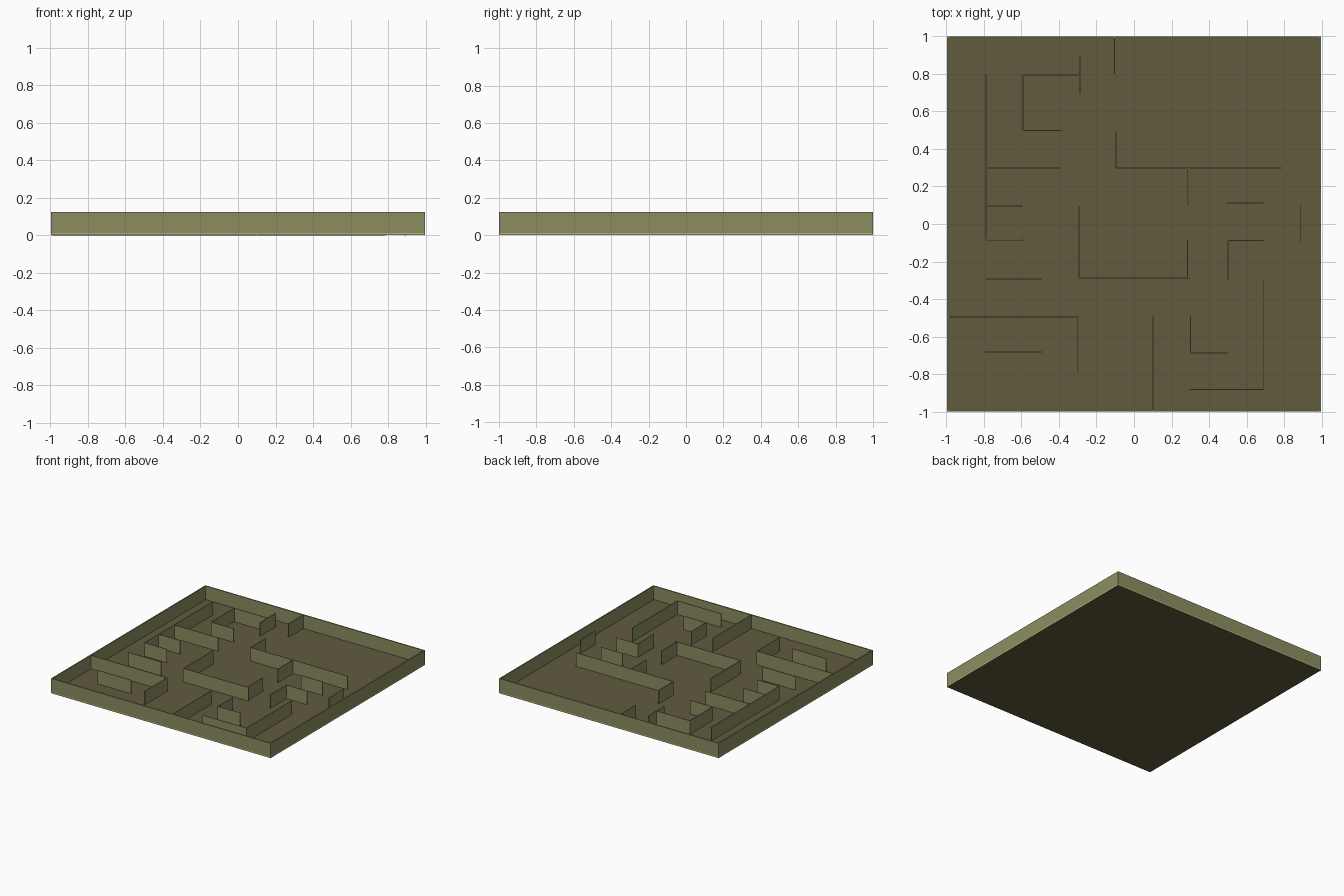
import bpy, bmesh

if "Cube" in bpy.data.objects:
    bpy.data.objects.remove(bpy.data.objects["Cube"])


def material(name, rgb):
    m = bpy.data.materials.new(name)
    m.diffuse_color = (*rgb, 1)
    m.use_nodes = True
    m.node_tree.nodes["Principled BSDF"].inputs["Base Color"].default_value = m.diffuse_color
    return m


OLIVE = material("olive wall", (0.265, 0.268, 0.118))
BROWN = material("brown floor", (0.119, 0.104, 0.048))
YELLOW = material("yellow floor edge", (0.46, 0.46, 0.19))


def box(name, x0, x1, y0, y1, z0, z1, mat):
    bm = bmesh.new()
    bmesh.ops.create_cube(bm, size=1)
    for v in bm.verts:
        v.co = (x1 if v.co.x > 0 else x0, y1 if v.co.y > 0 else y0,
                z1 if v.co.z > 0 else z0)
    me = bpy.data.meshes.new(name)
    bm.to_mesh(me)
    bm.free()
    me.materials.append(mat)
    ob = bpy.data.objects.new(name, me)
    bpy.context.collection.objects.link(ob)
    return ob


HX, HY, TOP = 0.996, 1.0, 0.123   # half extents and wall height
T = 0.010                         # outer wall thickness
W = 0.0028                        # inner wall half thickness

# Floor plate, with a lighter rim on its vertical sides
floor = box("floor", -HX, HX, -HY, HY, 0.002, 0.012, BROWN)
floor.data.materials.append(YELLOW)
for p in floor.data.polygons:
    p.material_index = 1 if abs(p.normal.z) < 0.5 else 0

# Outer walls
for s, side in ((-1, "left"), (1, "right")):
    a, b = sorted((s * HX, s * (HX - T)))
    box(side + "_wall", a, b, -HY, HY, 0.012, TOP, OLIVE)
for s, side in ((-1, "front"), (1, "back")):
    a, b = sorted((s * HY, s * (HY - T)))
    box(side + "_wall", T - HX, HX - T, a, b, 0.012, TOP, OLIVE)

# Inner walls running along x: (y, x start, x end)
along_x = [
    (0.795, -0.592, -0.288), (0.497, -0.592, -0.386), (0.299, -0.788, -0.39),
    (0.097, -0.788, -0.593), (-0.084, -0.788, -0.585), (-0.293, -0.788, -0.49),
    (-0.495, -0.99, -0.296), (-0.682, -0.793, -0.49), (-0.288, -0.292, 0.299),
    (0.299, -0.095, 0.787), (0.111, 0.496, 0.69), (-0.089, 0.501, 0.69),
    (-0.881, 0.296, 0.695), (-0.688, 0.3, 0.503),
]
for i, (y, a, b) in enumerate(along_x):
    box(f"maze_wall_x_{i}", a, b, y - W, y + W, 0, TOP, OLIVE)

# Inner walls running along y: (x, y start, y end)
along_y = [
    (-0.104, 0.8, 0.995), (-0.288, 0.695, 0.897), (-0.591, 0.497, 0.797),
    (-0.788, -0.085, 0.798), (-0.297, -0.787, -0.493), (-0.292, -0.293, 0.097),
    (0.284, -0.288, -0.087), (-0.095, 0.299, 0.492), (0.289, 0.102, 0.299),
    (0.502, -0.297, -0.088), (0.891, -0.094, 0.098), (0.694, -0.882, -0.296),
    (0.3, -0.688, -0.494), (0.102, -0.995, -0.494),
]
for i, (x, a, b) in enumerate(along_y):
    box(f"maze_wall_y_{i}", x - W, x + W, a, b, 0, TOP, OLIVE)
